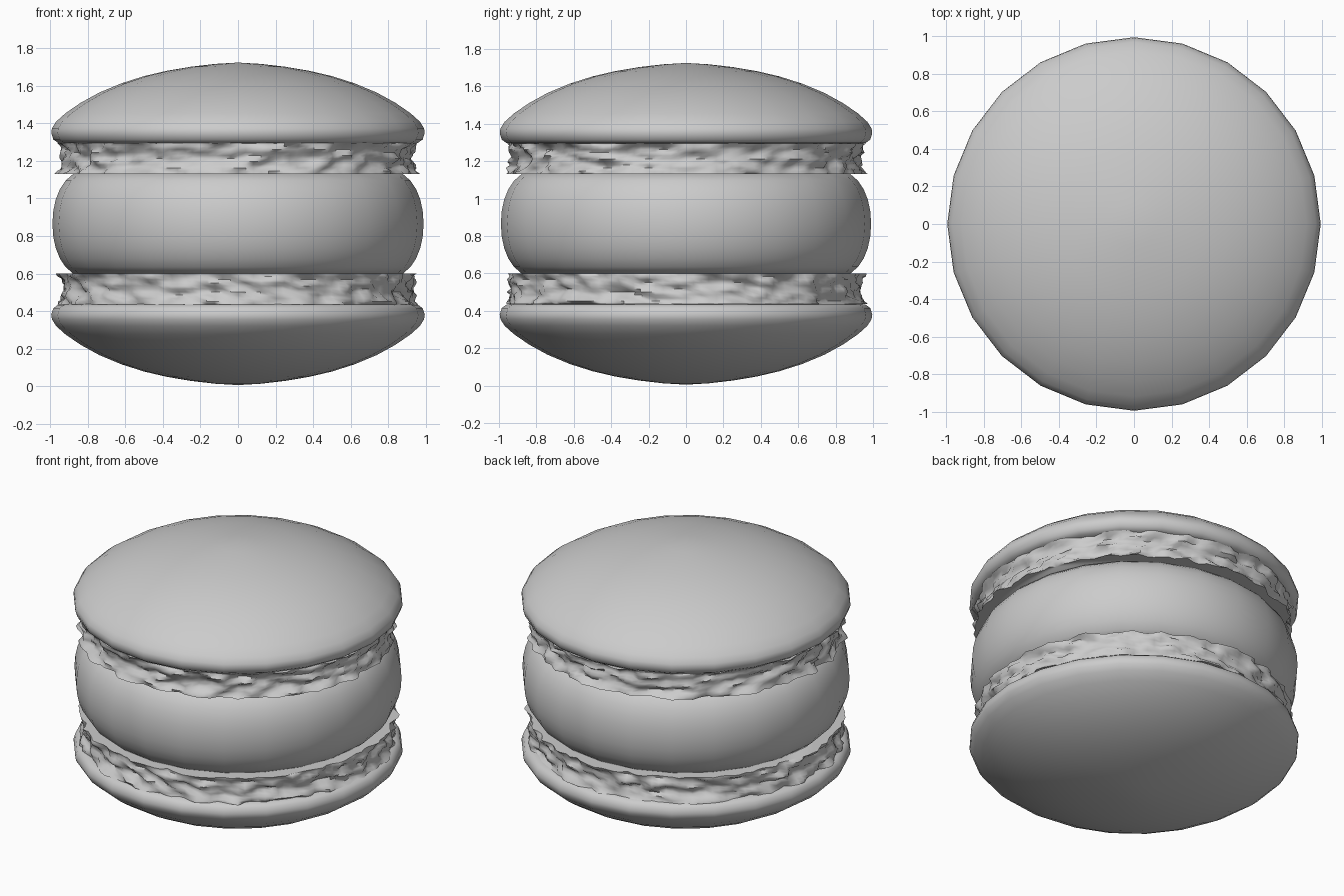
import bpy, bmesh, math
from mathutils import Vector, noise

if "Cube" in bpy.data.objects:
    bpy.data.objects.remove(bpy.data.objects["Cube"])

MID = 0.865  # height of the mirror plane


def lathe(name, profile, sides, rough=0.0, seed=0.0):
    """Revolve (radius, z) points; a zero radius makes a pole, open ends get caps."""
    bm = bmesh.new()
    rings = []
    for r, z in profile:
        if r == 0:
            rings.append([bm.verts.new((0, 0, z))])
            continue
        ring = []
        for i in range(sides):
            a = 2 * math.pi * i / sides
            rr = r
            if rough:
                p = Vector((math.cos(a) * 9, math.sin(a) * 9, z * 21 + seed))
                rr += rough * (noise.noise(p) + 0.5 * noise.noise(p * 2.1))
            ring.append(bm.verts.new((rr * math.cos(a), rr * math.sin(a), z)))
        rings.append(ring)
    for a, b in zip(rings, rings[1:]):
        for i in range(sides):
            j = (i + 1) % sides
            if len(a) == 1:
                bm.faces.new((a[0], b[i], b[j]))
            elif len(b) == 1:
                bm.faces.new((a[i], b[0], a[j]))
            else:
                bm.faces.new((a[i], b[i], b[j], a[j]))
    for ring in (rings[0], rings[-1]):
        if len(ring) > 1:
            bm.faces.new(ring)
    bmesh.ops.recalc_face_normals(bm, faces=bm.faces)
    mesh = bpy.data.meshes.new(name)
    bm.to_mesh(mesh)
    bm.free()
    ob = bpy.data.objects.new(name, mesh)
    bpy.context.collection.objects.link(ob)
    bpy.ops.object.select_all(action='DESELECT')
    ob.select_set(True)
    bpy.context.view_layer.objects.active = ob
    bpy.ops.object.shade_smooth_by_angle(angle=math.radians(60))
    return ob


# Heights are measured from the mirror plane
shell = [(0, 0.86), (0.12, 0.853), (0.25, 0.838), (0.38, 0.816), (0.5, 0.788),
         (0.62, 0.75), (0.74, 0.70), (0.84, 0.645), (0.92, 0.59), (0.97, 0.545),
         (0.992, 0.51), (0.996, 0.485), (0.985, 0.45), (0.96, 0.432), (0.92, 0.427)]
foot = [(0.95 - 0.02 * math.sin(math.pi * k / 10), 0.265 + 0.0165 * k)
        for k in range(11)]

# Domed shells with their crumbly feet, above and below
for label, s in (("top", 1), ("bottom", -1)):
    lathe(label + "_shell", [(r, MID + s * h) for r, h in shell], 24)
    lathe(label + "_foot", [(r, MID + s * h) for r, h in foot], 144,
          rough=0.042, seed=5.0 * s)

# Bulging cream filling
half = [(0.88, 0.265), (0.92, 0.23), (0.95, 0.185), (0.972, 0.13), (0.985, 0.07)]
filling = half + [(0.99, 0)] + [(r, -h) for r, h in reversed(half)]
lathe("filling", [(r, MID + h) for r, h in filling], 24)
